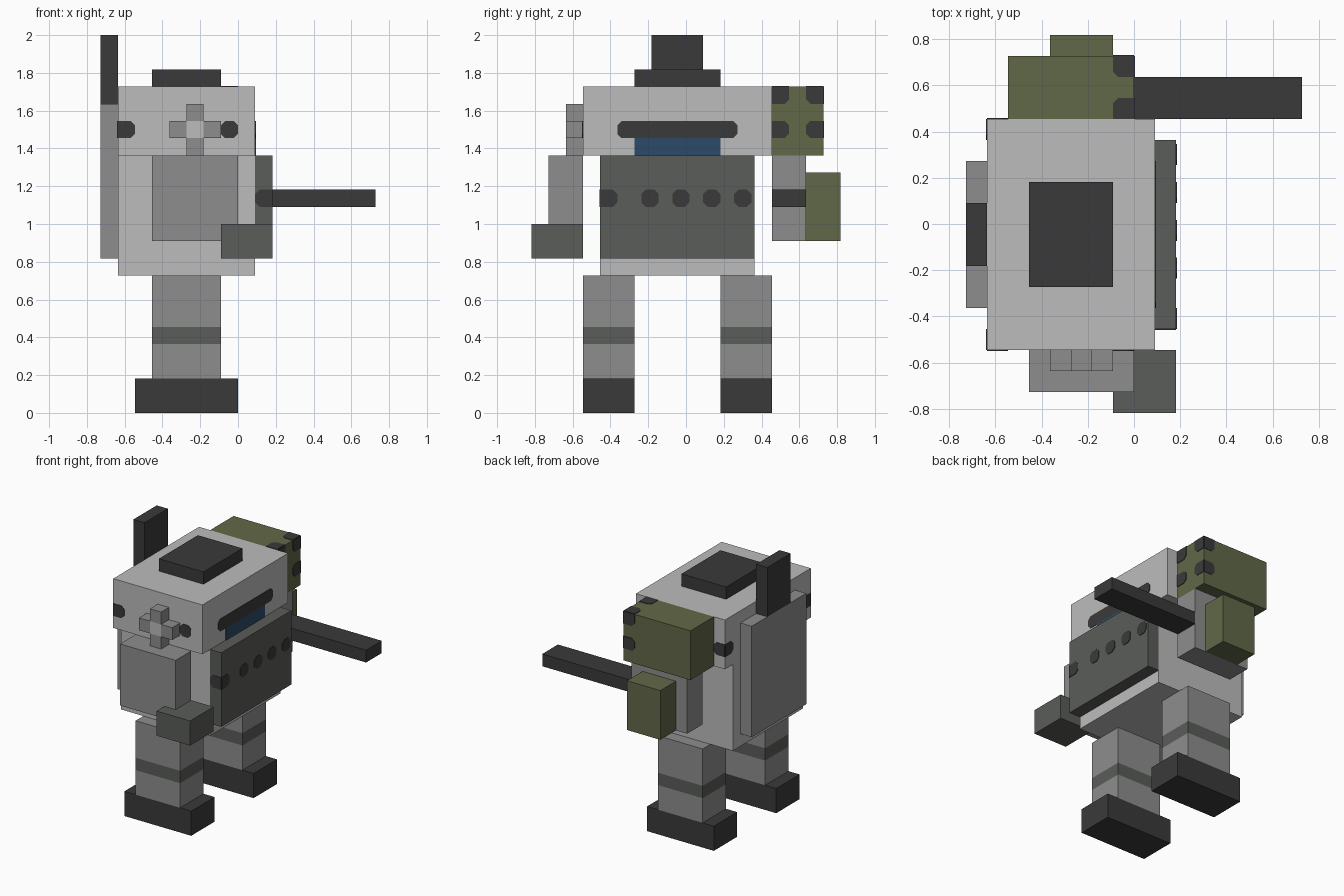
import bpy
import bmesh

cube = bpy.data.objects.get("Cube")
if cube:
    bpy.data.objects.remove(cube, do_unlink=True)

U = 1 / 11      # block unit: the model is 22 blocks tall
THICK = 0.004   # thickness of painted plates


def linear(c):
    c /= 255
    return c / 12.92 if c <= 0.04045 else ((c + 0.055) / 1.055) ** 2.4


def material(name, r, g, b):
    m = bpy.data.materials.new(name)
    m.use_nodes = True
    col = (linear(r), linear(g), linear(b), 1)
    m.diffuse_color = col
    m.node_tree.nodes["Principled BSDF"].inputs["Base Color"].default_value = col
    return m


light = material("light grey", 188, 188, 188)
grey = material("mid grey", 141, 141, 141)
slate = material("slate grey", 90, 93, 89)
black = material("charcoal", 58, 58, 58)
olive = material("olive green", 97, 104, 72)
blue = material("dark blue", 45, 74, 104)


def finish(name, bm, mat):
    bmesh.ops.recalc_face_normals(bm, faces=bm.faces)
    me = bpy.data.meshes.new(name)
    bm.to_mesh(me)
    bm.free()
    me.materials.append(mat)
    ob = bpy.data.objects.new(name, me)
    bpy.context.collection.objects.link(ob)
    return ob


def box(name, mat, x, y, z):
    """Box from (min, max) ranges in block units."""
    bm = bmesh.new()
    bmesh.ops.create_cube(bm, size=1)
    for v in bm.verts:
        for i, (a, b) in enumerate((x, y, z)):
            v.co[i] = (b if v.co[i] > 0 else a) * U
    return finish(name, bm, mat)


def plate(name, mat, axis, level, out, u, v, flush="", cut=0.25):
    """Thin painted plate on the face at `level` of an axis (0 x, 1 y, 2 z).
    Corners are clipped unless they touch a side in flush: l, r (u), b, t (v)."""
    corners = ((0, 0, "lb"), (1, 0, "rb"), (1, 1, "rt"), (0, 1, "lt"))
    pts = []
    for k, (i, j, sides) in enumerate(corners):
        c = 0 if any(s in flush for s in sides) else cut
        pu, pv = u[i], v[j]
        du, dv = (c if i == 0 else -c), (c if j == 0 else -c)
        if c == 0:
            pts.append((pu, pv))
        elif k % 2 == 0:
            pts += [(pu, pv + dv), (pu + du, pv)]
        else:
            pts += [(pu + du, pv), (pu, pv + dv)]
    bm = bmesh.new()
    verts = []
    for p in pts:
        co = [p[0] * U, p[1] * U]
        co.insert(axis, level * U)
        verts.append(bm.verts.new(co))
    face = bm.faces.new(verts)
    res = bmesh.ops.extrude_face_region(bm, geom=[face])
    for g in res["geom"]:
        if isinstance(g, bmesh.types.BMVert):
            g.co[axis] += out * THICK
    return finish(name, bm, mat)


# Legs and feet
for side, y in (("right", (-6, -3)), ("left", (2, 5))):
    box(f"{side}_foot", black, (-6, 0), y, (0, 2))
    box(f"{side}_shin", grey, (-5, -1), y, (2, 4))
    box(f"{side}_knee_band", slate, (-5, -1), y, (4, 5))
    box(f"{side}_thigh", grey, (-5, -1), y, (5, 8))

# Torso, head and hatch
box("torso", light, (-7, 1), (-5, 4), (8, 15))
box("head", light, (-7, 1), (-6, 5), (15, 19))
box("top_hatch", black, (-5, -1), (-3, 2), (19, 20))
box("chest_plate", slate, (1, 2), (-5, 4), (9, 15))
box("back_panel", grey, (-8, -7), (-4, 3), (9, 18))
box("antenna", black, (-8, -7), (-2, 1), (18, 22))

# Chest rivets, the first one wrapping round the corner
plate("chest_rivet_edge", black, 0, 2, 1, (-5, -4), (12, 13), "l")
plate("chest_rivet_side", black, 1, -5, -1, (1, 2), (12, 13), "r")
for i, y in enumerate((-2.1, -0.3, 1.5, 3.3)):
    plate(f"chest_rivet_{i + 1}", black, 0, 2, 1, (y - .5, y + .5), (12, 13))

# Visor and mouth window
plate("visor_slit", black, 0, 1, 1, (-4, 3), (16, 17))
plate("front_window", blue, 0, 1, 1, (-3, 2), (15, 16), "lrbt")

# Head vents, wrapping round the two back corners
for side, level, out, y, edge in (("right", -6, -1, (-6, -5), "l"),
                                  ("left", 5, 1, (4, 5), "r")):
    plate(f"{side}_head_vent", black, 1, level, out, (-7, -6), (16, 17), "l")
    plate(f"{side}_back_vent", black, 0, -7, -1, y, (16, 17), edge)
plate("right_front_vent", black, 1, -6, -1, (-1, 0), (16, 17))

# Cross-shaped valve on the right of the head
box("valve_hub", light, (-3, -2), (-7, -6), (16, 17))
for name, x, z in (("back", -4, 16), ("front", -2, 16), ("lower", -3, 15), ("upper", -3, 17)):
    box(f"valve_{name}_arm", grey, (x, x + 1), (-7, -6), (z, z + 1))

# Right arm and fist
box("right_arm", grey, (-5, 0), (-8, -6), (10, 15))
box("right_fist", slate, (-1, 2), (-9, -6), (9, 11))

# Left arm with barrel and side magazine
box("left_arm", grey, (-5, 0), (5, 7), (10, 15))
box("gun_barrel", black, (0, 8), (5, 7), (12, 13))
box("side_magazine", olive, (-4, -1), (7, 9), (10, 14))

# Shoulder pod with dark launch tubes on its front corners
box("shoulder_pod", olive, (-6, 0), (5, 8), (15, 19))
for y, edge, name in ((5, "l", "inner"), (7, "r", "outer")):
    for z, top, row in ((16, "", "lower"), (18, "t", "upper")):
        plate(f"pod_tube_{name}_{row}", black, 0, 0, 1, (y, y + 1), (z, z + 1), edge + top)
    plate(f"pod_tube_{name}_top", black, 2, 19, 1, (-1, 0), (y, y + 1),
          "r" + ("b" if y == 5 else "t"))
for z, top, row in ((16, "", "lower"), (18, "t", "upper")):
    plate(f"pod_tube_side_{row}", black, 1, 8, 1, (-1, 0), (z, z + 1), "r" + top)
